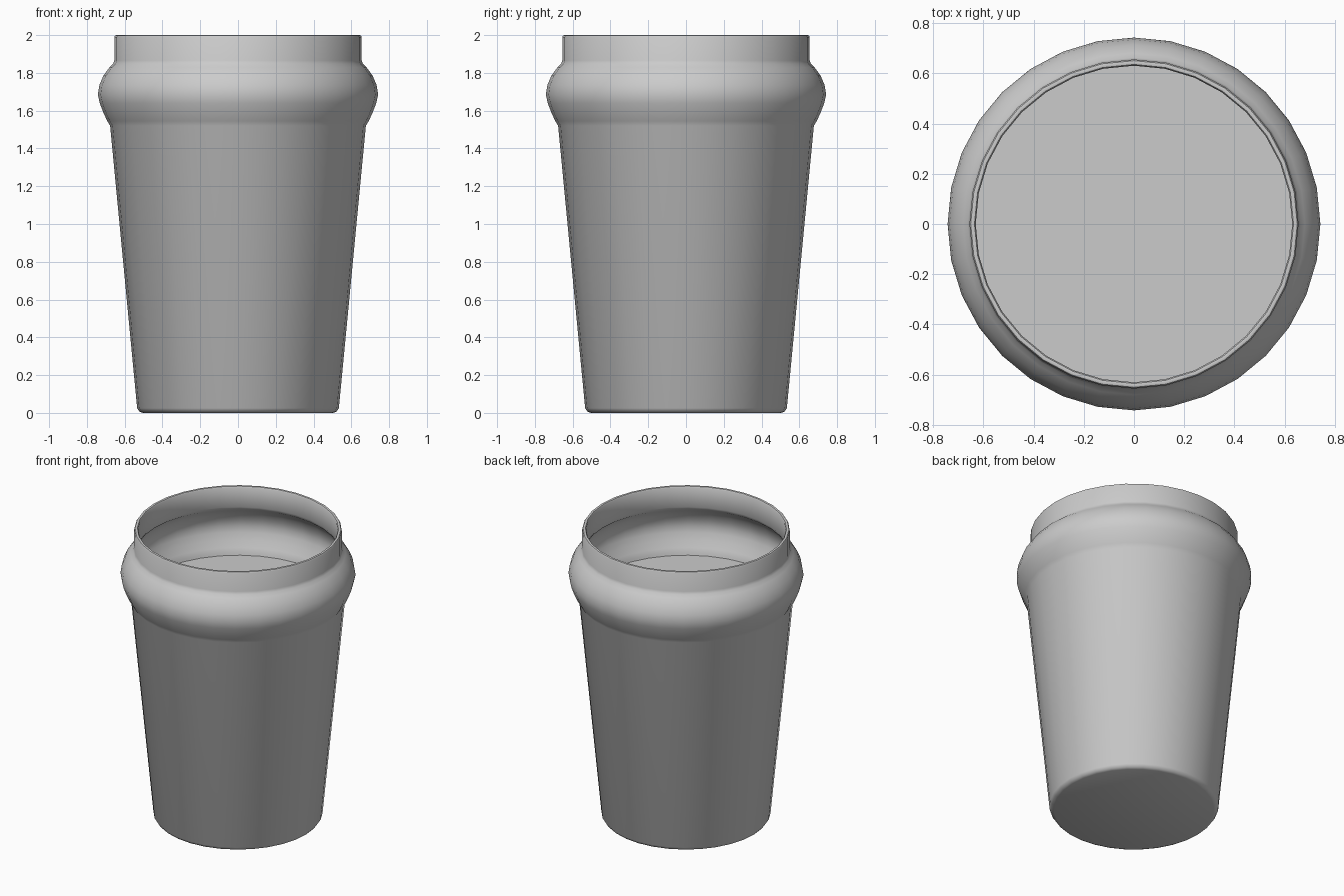
import bpy, bmesh, math

if "Cube" in bpy.data.objects:
    bpy.data.objects.remove(bpy.data.objects["Cube"])

SIDES = 32


def lathe(name, profile):
    """Revolve (radius, height) points around z; open ends become caps."""
    bm = bmesh.new()
    rings = []
    for r, z in profile:
        rings.append([bm.verts.new((r * math.cos(2 * math.pi * i / SIDES),
                                    r * math.sin(2 * math.pi * i / SIDES), z))
                      for i in range(SIDES)])
    for a, b in zip(rings, rings[1:]):
        for i in range(SIDES):
            j = (i + 1) % SIDES
            bm.faces.new((a[i], a[j], b[j], b[i]))
    bm.faces.new(rings[0][::-1])
    bm.faces.new(rings[-1])
    bmesh.ops.recalc_face_normals(bm, faces=bm.faces)
    mesh = bpy.data.meshes.new(name)
    bm.to_mesh(mesh)
    bm.free()
    obj = bpy.data.objects.new(name, mesh)
    bpy.context.collection.objects.link(obj)
    bpy.ops.object.select_all(action='DESELECT')
    obj.select_set(True)
    bpy.context.view_layer.objects.active = obj
    bpy.ops.object.shade_smooth_by_angle(angle=math.radians(40))
    return obj


# Glass: outer wall from the base up over the bulge, then the inner wall down
outer = [(0.505, 0.0), (0.522, 0.007), (0.534, 0.025), (0.677, 1.52),
         (0.692, 1.545), (0.713, 1.59), (0.732, 1.64), (0.742, 1.685),
         (0.734, 1.735), (0.713, 1.785), (0.68, 1.83), (0.662, 1.847),
         (0.655, 1.865), (0.655, 1.99)]
rim = [(0.65, 1.998), (0.643, 2.0), (0.635, 1.998)]
inner = [(0.63, 1.99), (0.63, 1.855), (0.642, 1.832), (0.665, 1.813),
         (0.692, 1.773), (0.71, 1.73), (0.717, 1.685), (0.708, 1.645),
         (0.69, 1.6), (0.668, 1.555), (0.652, 1.525), (0.51, 0.04),
         (0.495, 0.028)]
lathe("pint_glass", outer + rim + inner)

# Drink: solid fill reaching slightly into the glass wall
lathe("drink", [(0.5, 0.02), (0.518, 0.035), (0.662, 1.51)])
